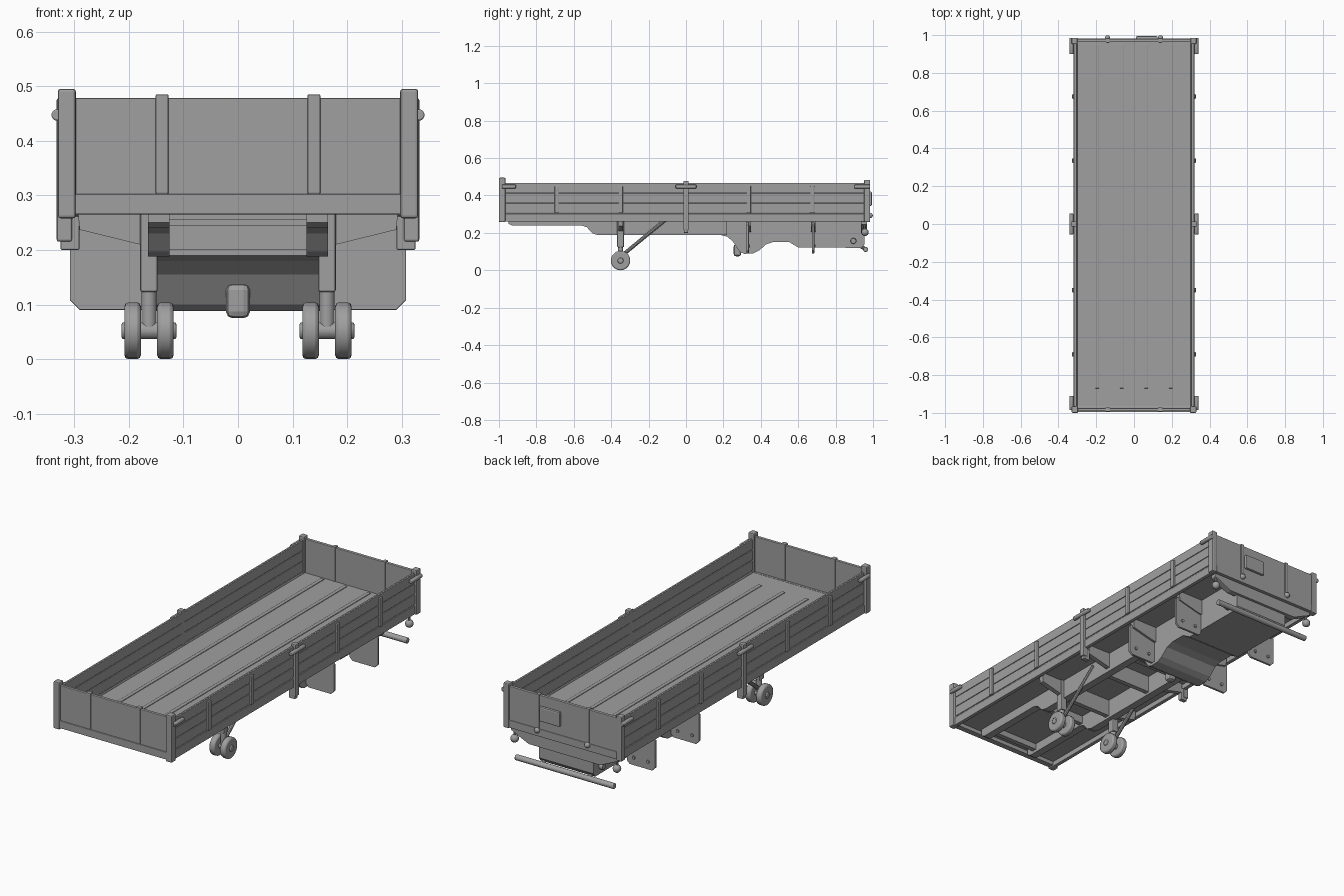
import bpy, bmesh, math
from mathutils import Vector

cube = bpy.data.objects.get("Cube")
if cube:
    bpy.data.objects.remove(cube)

GREY = (0.35, 0.35, 0.35, 1)
mat = bpy.data.materials.new("primer grey")
mat.use_nodes = True
mat.diffuse_color = GREY
mat.node_tree.nodes["Principled BSDF"].inputs["Base Color"].default_value = GREY
SIDES = (("left", 1), ("right", -1))


def finish(name, bm, bevel=0.0, smooth=False):
    bmesh.ops.recalc_face_normals(bm, faces=bm.faces)
    me = bpy.data.meshes.new(name)
    bm.to_mesh(me)
    bm.free()
    me.materials.append(mat)
    ob = bpy.data.objects.new(name, me)
    bpy.context.collection.objects.link(ob)
    if bevel:
        mod = ob.modifiers.new("bevel", 'BEVEL')
        mod.width, mod.segments = bevel, 2
    if smooth:
        bpy.ops.object.select_all(action='DESELECT')
        ob.select_set(True)
        bpy.context.view_layer.objects.active = ob
        bpy.ops.object.shade_smooth_by_angle()
    return ob


def box(name, x, y, z, bevel=0.0):
    """Box from (min, max) pairs."""
    bm = bmesh.new()
    bmesh.ops.create_cube(bm, size=1)
    for v in bm.verts:
        v.co = [(lo + hi) / 2 + c * (hi - lo) for c, (lo, hi) in zip(v.co, (x, y, z))]
    return finish(name, bm, bevel)


def side_box(name, x, y, z, bevel=0.0):
    """Mirrored pair of boxes."""
    for side, s in SIDES:
        box(f"{side}_{name}", sorted((s * x[0], s * x[1])), y, z, bevel)


def prism(name, pts, axis, lo, hi, bevel=0.0):
    """Profile in (y, z) extruded along x, or in (x, z) extruded along y."""
    bm = bmesh.new()
    place = (lambda a, b, d: (d, a, b)) if axis == 'X' else (lambda a, b, d: (a, d, b))
    face = bm.faces.new([bm.verts.new(place(a, b, lo)) for a, b in pts])
    new = bmesh.ops.extrude_face_region(bm, geom=[face])["geom"]
    shift = Vector(place(0, 0, hi - lo))
    bmesh.ops.translate(bm, vec=shift, verts=[g for g in new if isinstance(g, bmesh.types.BMVert)])
    return finish(name, bm, bevel)


def rod(name, a, b, r, n=16, bevel=0.0):
    a, b = Vector(a), Vector(b)
    bm = bmesh.new()
    bmesh.ops.create_cone(bm, cap_ends=True, segments=n, radius1=r, radius2=r, depth=(b - a).length)
    turn = (b - a).to_track_quat('Z', 'Y')
    for v in bm.verts:
        v.co = turn @ v.co + (a + b) / 2
    return finish(name, bm, bevel, True)


def ball(name, at, r):
    bm = bmesh.new()
    bmesh.ops.create_uvsphere(bm, u_segments=12, v_segments=8, radius=r)
    bmesh.ops.translate(bm, vec=at, verts=bm.verts)
    return finish(name, bm, 0, True)


# Load floor with long raised ribs
box("floor", (-0.31, 0.31), (-0.98, 0.97), (0.285, 0.3))
for i in range(4):
    x = -0.195 + 0.13 * i
    box(f"floor_rib_{i + 1}", (x - 0.01, x + 0.01), (-0.87, 0.95), (0.299, 0.304), 0.003)

# Long sides: sill, backing and three planks each
side_box("sill", (0.3, 0.32), (-0.98, 0.965), (0.26, 0.303), 0.003)
side_box("side_panel", (0.308, 0.315), (-0.97, 0.96), (0.3, 0.466))
for i in range(3):
    z = 0.309 + 0.053 * i
    side_box(f"side_plank_{i + 1}", (0.304, 0.319), (-0.965, 0.955), (z, z + 0.05), 0.003)
for i, y in enumerate((-0.69, -0.35, 0.335, 0.675)):
    side_box(f"side_stake_{i + 1}", (0.315, 0.328), (y - 0.012, y + 0.012), (0.305, 0.452), 0.004)
side_box("centre_post", (0.304, 0.332), (-0.014, 0.014), (0.215, 0.478), 0.004)
side_box("centre_post_foot", (0.29, 0.325), (-0.011, 0.011), (0.2, 0.262), 0.003)

# Corner posts and side latches
side_box("front_post", (0.297, 0.33), (-1.0, -0.965), (0.258, 0.495), 0.005)
side_box("rear_post", (0.299, 0.33), (0.952, 0.985), (0.258, 0.483), 0.005)
for side, s in SIDES:
    for place, y0, y1 in (("front", -0.985, -0.91), ("centre", -0.055, 0.055), ("rear", 0.9, 0.985)):
        rod(f"{side}_{place}_latch", (s * 0.331, y0, 0.447), (s * 0.331, y1, 0.447), 0.011, 10, 0.003)

# Front wall and tailgate
box("front_wall", (-0.3, 0.3), (-0.99, -0.975), (0.295, 0.478), 0.002)
box("front_beam", (-0.3, 0.3), (-0.996, -0.965), (0.265, 0.302), 0.003)
box("tailgate", (-0.3, 0.3), (0.963, 0.979), (0.295, 0.47), 0.002)
box("rear_beam", (-0.3, 0.3), (0.955, 0.983), (0.262, 0.3), 0.003)
side_box("front_wall_strap", (0.127, 0.151), (-0.994, -0.971), (0.302, 0.485), 0.003)
side_box("tailgate_strap", (0.13, 0.148), (0.959, 0.984), (0.3, 0.475), 0.003)
box("tailgate_plate", (0.01, 0.125), (0.978, 0.994), (0.345, 0.42), 0.006)
for side, s in SIDES:
    ball(f"{side}_tailgate_hinge", (s * 0.14, 0.985, 0.293), 0.014)

# Chassis rails, stepped under the nose, and the rear suspension housing
rail = [(-0.95, 0.29), (-0.95, 0.25), (-0.93, 0.24), (-0.56, 0.24), (-0.53, 0.23),
        (-0.5, 0.197), (-0.47, 0.188), (0.22, 0.188), (0.22, 0.29)]
for side, s in SIDES:
    prism(f"{side}_chassis_rail", rail, 'X', s * 0.125, s * 0.165)
housing = [(0.18, 0.29), (0.18, 0.19), (0.22, 0.18), (0.25, 0.155), (0.285, 0.1), (0.31, 0.088),
           (0.36, 0.09), (0.39, 0.105), (0.43, 0.14), (0.47, 0.152), (0.55, 0.152),
           (0.6, 0.122), (0.94, 0.12), (0.955, 0.14), (0.955, 0.29)]
prism("suspension_housing", housing, 'X', -0.152, 0.152)
box("housing_nose", (-0.022, 0.022), (0.255, 0.295), (0.075, 0.139), 0.012)

# Cross members and tapered outriggers
for i, (y, low) in enumerate(((-0.9, 0.255), (-0.55, 0.245), (-0.35, 0.2), (-0.05, 0.2), (0.15, 0.2))):
    box(f"cross_member_{i + 1}", (-0.13, 0.13), (y - 0.012, y + 0.012), (low, 0.288))
for side, s in SIDES:
    arm = [(s * x, z) for x, z in ((0.15, 0.205), (0.18, 0.21), (0.29, 0.237), (0.295, 0.288), (0.15, 0.288))]
    for i, y in enumerate((-0.35, 0, 0.335, 0.68)):
        prism(f"{side}_outrigger_{i + 1}", arm, 'Y', y - 0.012, y + 0.012)

# Mud flaps with clipped lower corners and bolts
for side, s in SIDES:
    flap = [(s * x, z) for x, z in ((0.15, 0.255), (0.15, 0.105), (0.165, 0.09), (0.29, 0.09),
                                    (0.308, 0.108), (0.308, 0.243), (0.295, 0.255))]
    for place, y in (("front", 0.33), ("rear", 0.68)):
        prism(f"{side}_{place}_mud_flap", flap, 'Y', y - 0.006, y + 0.006, 0.002)
        for j, x in enumerate((0.19, 0.27)):
            rod(f"{side}_{place}_flap_bolt_{j + 1}", (s * x, y, 0.13), (s * x, y + 0.012, 0.13), 0.008, 10)

# Landing legs with twin wheels
for side, s in SIDES:
    x, y, z = s * 0.163, -0.35, 0.052
    box(f"{side}_leg_tube", (x - 0.016, x + 0.016), (y - 0.018, y + 0.018), (0.123, 0.288), 0.004)
    rod(f"{side}_leg_ram", (x, y, 0.045), (x, y, 0.13), 0.014)
    rod(f"{side}_leg_brace", (x, y + 0.015, 0.085), (x, -0.11, 0.27), 0.01, 10)
    rod(f"{side}_leg_axle", (x - 0.05, y, z), (x + 0.05, y, z), 0.016, 12, 0.004)
    for place, c in (("inner", -0.03), ("outer", 0.03)):
        rod(f"{side}_{place}_leg_wheel", (x + s * c - 0.015, y, z), (x + s * c + 0.015, y, z), 0.052, 20, 0.007)

# Tail apron, under-run bar and lamps
apron = [(-0.298, 0.262), (-0.298, 0.245), (-0.2, 0.2), (0.2, 0.2), (0.298, 0.245), (0.298, 0.262)]
prism("tail_apron", apron, 'Y', 0.935, 0.968, 0.003)
rod("underrun_bar", (-0.275, 0.96, 0.112), (0.275, 0.96, 0.112), 0.014, 14, 0.003)
for side, s in SIDES:
    rod(f"{side}_underrun_strut", (s * 0.13, 0.89, 0.158), (s * 0.13, 0.96, 0.112), 0.01, 10)
    rod(f"{side}_underrun_pivot", (s * 0.12, 0.895, 0.157), (s * 0.17, 0.895, 0.157), 0.016, 12, 0.003)
    rod(f"{side}_tail_lamp_stem", (s * 0.285, 0.955, 0.2), (s * 0.285, 0.955, 0.262), 0.006, 8)
    ball(f"{side}_tail_lamp", (s * 0.285, 0.957, 0.203), 0.02)
